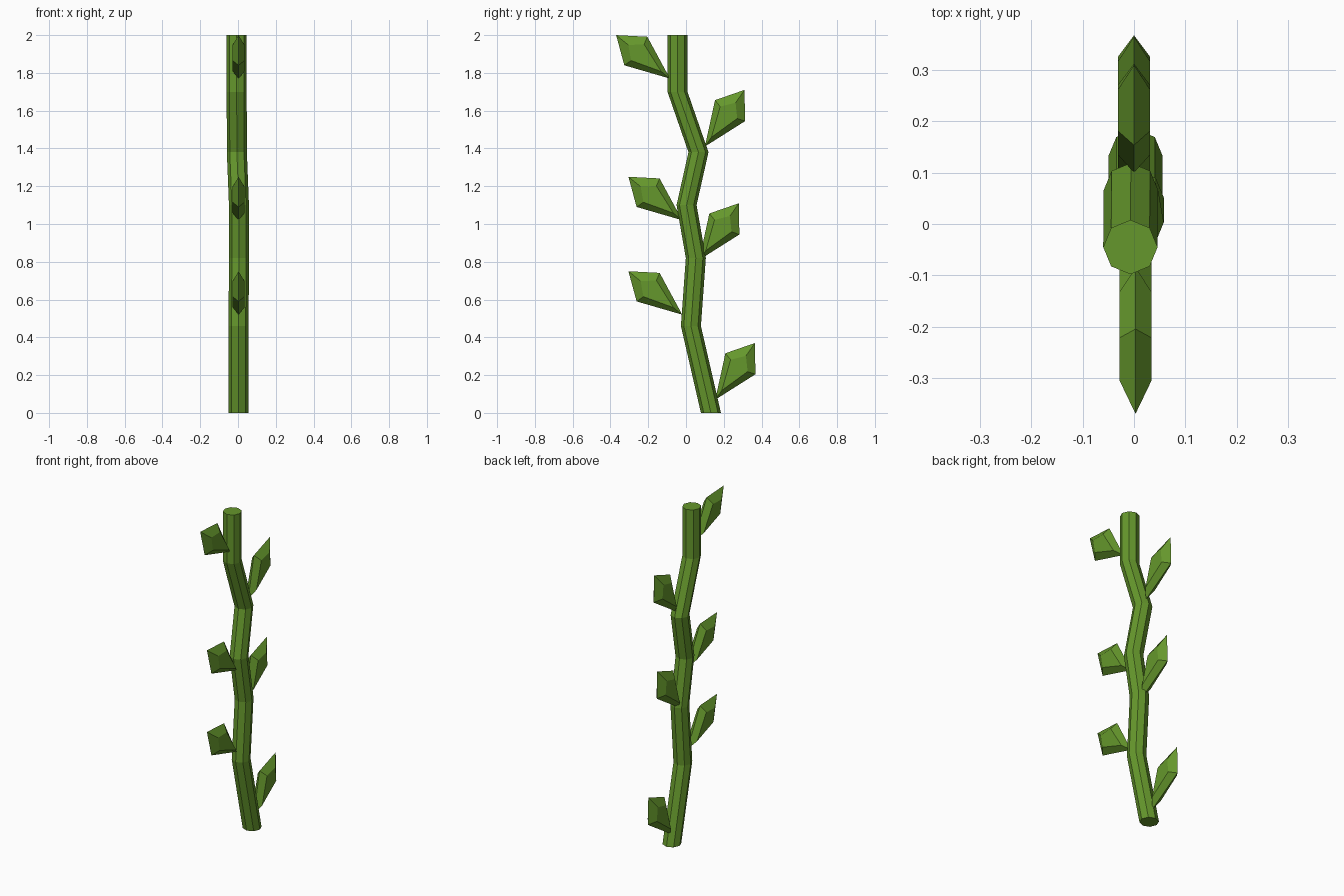
import bpy, bmesh, math
from mathutils import Vector

if "Cube" in bpy.data.objects:
    bpy.data.objects.remove(bpy.data.objects["Cube"])


def material(name, color):
    m = bpy.data.materials.new(name)
    m.diffuse_color = color
    m.use_nodes = True
    m.node_tree.nodes["Principled BSDF"].inputs["Base Color"].default_value = m.diffuse_color
    return m


green = material("plant_green", (0.13, 0.31, 0.025, 1))


def make_object(name, bm):
    bmesh.ops.recalc_face_normals(bm, faces=bm.faces)
    mesh = bpy.data.meshes.new(name)
    bm.to_mesh(mesh)
    bm.free()
    mesh.materials.append(green)
    ob = bpy.data.objects.new(name, mesh)
    bpy.context.collection.objects.link(ob)


# Stem: horizontal octagon rings along a zigzag path
path = [(0.003, 0.132, 0), (0.003, 0.026, 0.46), (0.005, 0.052, 0.82),
        (0.005, 0.003, 1.10), (-0.006, 0.066, 1.38),
        (-0.007, -0.045, 1.70), (-0.007, -0.045, 2.0)]
R, N = 0.053, 8
bm = bmesh.new()
rings = [[bm.verts.new((x + R * math.cos(math.tau * i / N),
                        y + R * math.sin(math.tau * i / N), z)) for i in range(N)]
         for x, y, z in path]
for a, b in zip(rings, rings[1:]):
    for i in range(N):
        j = (i + 1) % N
        bm.faces.new((a[i], a[j], b[j], b[i]))
bm.faces.new(rings[0])
bm.faces.new(rings[-1])
make_object("stem", bm)

# Leaf: kite outline in the middle, a smaller kite raised on each side
OUTER = [(0, 0), (0.232, -0.097), (0.366, 0), (0.232, 0.097)]
INNER = [(0.06, 0), (0.22, -0.055), (0.283, 0), (0.22, 0.055)]


def leaf(name, x, base, tip):
    base, tip = Vector(base), Vector(tip)
    d = (tip - base).normalized()
    p = Vector((-d.y, d.x))
    bm = bmesh.new()

    def kite(points, dx):
        return [bm.verts.new((x + dx, *(base + d * a + p * w))) for a, w in points]

    rim = kite(OUTER, 0)
    for side in (-0.031, 0.031):
        flat = kite(INNER, side)
        bm.faces.new(flat)
        for i in range(4):
            j = (i + 1) % 4
            bm.faces.new((rim[i], rim[j], flat[j], flat[i]))
    make_object(name, bm)


# Front leaves lean outwards, back leaves stand steeper
for i, (y, z) in enumerate([(-0.02, 0.52), (-0.02, 1.02), (-0.085, 1.77)]):
    leaf(f"front_leaf_{i + 1}", 0.003, (y, z), (y - 0.285, z + 0.23))
for i, (y, z) in enumerate([(0.155, 0.07), (0.07, 0.81), (0.10, 1.41)]):
    leaf(f"back_leaf_{i + 1}", 0.0, (y, z), (y + 0.21, z + 0.30))
